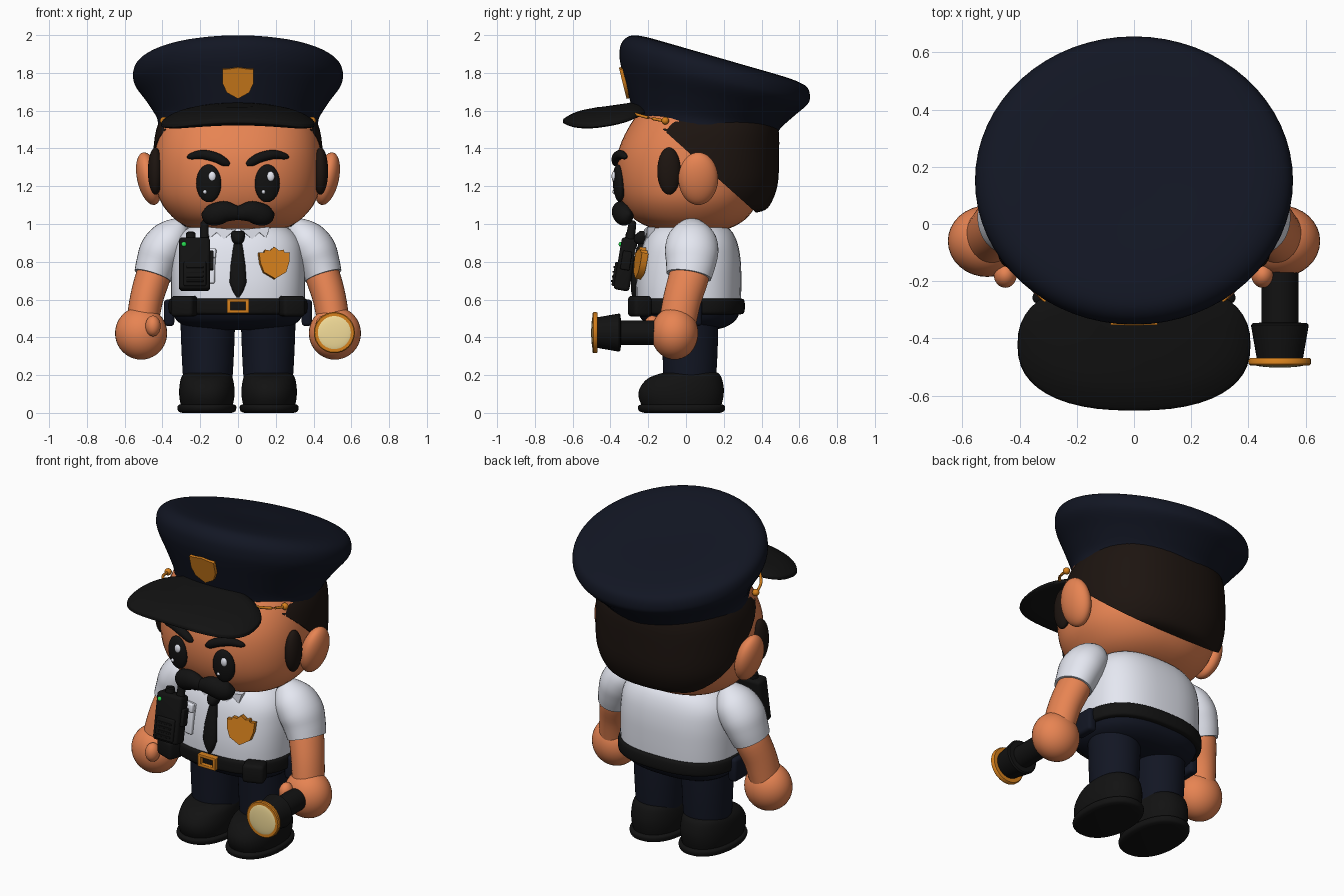
import bpy, bmesh, math
from mathutils import Vector

if "Cube" in bpy.data.objects:
    bpy.data.objects.remove(bpy.data.objects["Cube"])


def material(name, r, g, b):
    m = bpy.data.materials.new(name)
    m.diffuse_color = (r, g, b, 1)
    m.use_nodes = True
    m.node_tree.nodes["Principled BSDF"].inputs["Base Color"].default_value = m.diffuse_color
    return m


SKIN = material("skin", .8, .23, .085)
NAVY = material("navy", .006, .008, .017)
BLACK = material("black", .006, .006, .006)
HAIR = material("hair_brown", .012, .007, .005)
GOLD = material("gold", .68, .22, .012)
WHITE = material("white", .78, .8, .88)
LENS = material("lens_cream", .9, .72, .32)
GREEN = material("green", .02, .7, .08)


def finish(name, bm, mat):
    bmesh.ops.recalc_face_normals(bm, faces=bm.faces)
    me = bpy.data.meshes.new(name)
    bm.to_mesh(me)
    bm.free()
    me.materials.append(mat)
    ob = bpy.data.objects.new(name, me)
    bpy.context.collection.objects.link(ob)
    return ob


def spline(rows, k=4):
    """Catmull-Rom interpolation through tuples."""
    out = []
    for i in range(len(rows) - 1):
        a, b, c, d = rows[max(i - 1, 0)], rows[i], rows[i + 1], rows[min(i + 2, len(rows) - 1)]
        for j in range(k):
            t = j / k
            out.append([q + .5 * t * (r - p + t * (2 * p - 5 * q + 4 * r - s + t * (3 * (q - r) + s - p)))
                        for p, q, r, s in zip(a, b, c, d)])
    return out + [list(rows[-1])]


def skin_rings(rings):
    bm = bmesh.new()
    vs = [[bm.verts.new(p) for p in ring] for ring in rings]
    n = len(vs[0])
    for a, b in zip(vs, vs[1:]):
        for i in range(n):
            bm.faces.new((a[i], a[(i + 1) % n], b[(i + 1) % n], b[i]))
    bm.faces.new(vs[0])
    bm.faces.new(vs[-1])
    return bm


def loft(name, rows, mat, n=2.0, cx=0, droop=0, smooth=True, seg=48, cut=None):
    """Stack of superellipses, row = front y, front z, back y, back z, half width."""
    rings = []
    for yf, zf, yb, zb, hx in (spline(rows) if smooth else rows):
        ring = []
        for i in range(seg):
            a = 2 * math.pi * i / seg
            c, s = math.cos(a), math.sin(a)
            x = hx * math.copysign(abs(c) ** (2 / n), c)
            v = .5 + .5 * math.copysign(abs(s) ** (2 / n), s)
            ring.append((cx + x, yf + (yb - yf) * v, zf + (zb - zf) * v - droop * x * x))
        rings.append(ring)
    bm = skin_rings(rings)
    if cut:
        bmesh.ops.bisect_plane(bm, geom=bm.verts[:] + bm.edges[:] + bm.faces[:],
                               plane_co=cut[0], plane_no=cut[1], clear_inner=True)
        bmesh.ops.holes_fill(bm, edges=[e for e in bm.edges if e.is_boundary], sides=0)
    return finish(name, bm, mat)


def level(rows):
    """Horizontal loft rows from (z, front y, back y, half width)."""
    return [(f, z, b, z, w) for z, f, b, w in rows]


def tube(name, pts, mat, s=1, wide=1, smooth=True, seg=32):
    """Round sweep through (x, y, z, radius)."""
    pts = spline(pts) if smooth else pts
    P = [Vector((p[0] * s, p[1], p[2])) for p in pts]
    rings = []
    for i, p in enumerate(P):
        t = (P[min(i + 1, len(P) - 1)] - P[max(i - 1, 0)]).normalized()
        u = t.cross(Vector((1, 0, 0)) if abs(t.y) > .9 else Vector((0, 1, 0))).normalized()
        v = u.cross(t)
        r = pts[i][3]
        rings.append([p + u * r * math.cos(2 * math.pi * k / seg) + v * r * wide * math.sin(2 * math.pi * k / seg)
                      for k in range(seg)])
    return finish(name, skin_rings(rings), mat)


def ball(name, loc, size, mat, rot=(0, 0, 0)):
    bpy.ops.mesh.primitive_uv_sphere_add(segments=32, ring_count=20, location=loc, rotation=rot)
    ob = bpy.context.object
    ob.name, ob.scale = name, size
    ob.data.materials.append(mat)
    return ob


def box(name, loc, size, mat, rot=(0, 0, 0), bevel=.012):
    bm = bmesh.new()
    bmesh.ops.create_cube(bm, size=1)
    bmesh.ops.scale(bm, vec=size, verts=bm.verts)
    bmesh.ops.bevel(bm, geom=bm.edges[:], offset=bevel, segments=3, profile=.5, affect='EDGES')
    ob = finish(name, bm, mat)
    ob.location, ob.rotation_euler = loc, rot
    return ob


def plate(name, half, loc, mat, rot=(0, 0, 0), thick=.03, mirror=True):
    """Flat outline in x, z given as its right half, thickened towards +y."""
    pts = half + ([(-x, z) for x, z in reversed(half) if x > 0] if mirror else [])
    bm = bmesh.new()
    f = bm.faces.new([bm.verts.new((x, 0, z)) for x, z in pts])
    ext = bmesh.ops.extrude_face_region(bm, geom=[f])["geom"]
    bmesh.ops.translate(bm, vec=(0, thick, 0), verts=[v for v in ext if isinstance(v, bmesh.types.BMVert)])
    ob = finish(name, bm, mat)
    ob.location, ob.rotation_euler = loc, rot
    return ob


# head and hair
loft("head", level([(.953, -.02, .08, .05), (.96, -.1, .16, .17), (.985, -.2, .25, .27), (1.04, -.29, .33, .35),
                    (1.13, -.345, .385, .415), (1.25, -.37, .42, .438), (1.38, -.36, .43, .438),
                    (1.5, -.31, .43, .42), (1.6, -.24, .4, .38), (1.68, -.15, .3, .28)]), SKIN, n=2.3)
loft("hair", level([(1.055, -.2, .34, .33), (1.075, -.27, .42, .38), (1.13, -.33, .46, .42), (1.22, -.355, .487, .446),
                    (1.36, -.35, .493, .45), (1.5, -.3, .49, .433), (1.6, -.22, .46, .39)]), HAIR, n=2.3,
     cut=((0, -.2, 1.57), (0, .5, .56)))

# cap, visor and cap badge
loft("cap", [(-.275, 1.57, .48, 1.45, .425), (-.29, 1.63, .495, 1.5, .43), (-.32, 1.74, .57, 1.57, .485),
             (-.343, 1.83, .64, 1.63, .54), (-.352, 1.89, .656, 1.67, .556), (-.345, 1.95, .645, 1.72, .545),
             (-.31, 1.99, .6, 1.75, .5), (-.25, 1.997, .52, 1.78, .42), (-.12, 1.965, .38, 1.82, .26),
             (.06, 1.905, .2, 1.865, .07)], NAVY, seg=64)
loft("visor", [(-.5, 1.535, -.34, 1.56, .12), (-.6, 1.522, -.25, 1.58, .33), (-.645, 1.532, -.2, 1.6, .4),
               (-.652, 1.545, -.19, 1.612, .405), (-.64, 1.563, -.2, 1.625, .395), (-.57, 1.597, -.23, 1.642, .32),
               (-.46, 1.62, -.3, 1.642, .12)], BLACK, n=2.4, droop=.3)
shield = [(0, .085), (.045, .078), (.082, .075), (.082, 0), (.06, -.05), (0, -.085)]
plate("cap_badge", shield, (0, -.335, 1.745), GOLD, (.24, 0, 0), .05)

for s in (1, -1):
    # cap strap, ears and face
    tube("cap_strap", [(.395, -.11, 1.545, .008), (.365, -.2, 1.563, .008), (.3, -.28, 1.585, .008)], GOLD, s, seg=10)
    ball("strap_button", (s * .393, -.11, 1.547), (.02, .02, .02), GOLD)
    ball("ear", (s * .472, .065, 1.24), (.062, .105, .142), SKIN, (0, s * .22, 0))
    ball("sideburn", (s * .437, -.09, 1.28), (.04, .062, .125), HAIR)
    ball("eye", (s * .155, -.356, 1.215), (.067, .03, .1), BLACK, (.06, 0, s * .16))
    ball("eye_glint", (s * .155 + .018, -.382, 1.252), (.02, .012, .026), WHITE)
    ball("eye_glint_small", (s * .155 - .02, -.378, 1.17), (.01, .012, .011), WHITE)
    tube("eyebrow", [(.045, -.372, 1.315, .008), (.07, -.37, 1.327, .022), (.12, -.366, 1.353, .026),
                     (.19, -.348, 1.368, .024), (.25, -.325, 1.358, .016), (.268, -.315, 1.352, .004)], BLACK, s)
    tube("moustache", [(-.02, -.345, 1.055, .03), (.02, -.35, 1.06, .042), (.07, -.346, 1.065, .056),
                       (.125, -.33, 1.05, .059), (.165, -.312, 1.05, .045), (.19, -.3, 1.055, .008)], BLACK, s, .85)

    # sleeves, arms and hands
    tube("sleeve", [(.27, .03, 1.0, .015), (.295, .03, .985, .06), (.345, .03, .93, .105), (.4, .03, .86, .118),
                    (.43, .025, .79, .11), (.452, .015, .725, .1)], WHITE, s, 1.2)
    tube("forearm", [(.42, .03, .8, .085), (.45, .015, .72, .092), (.485, -.02, .6, .088), (.51, -.05, .45, .085)],
         SKIN, s, 1.15)
    ball("hand", (s * .513, -.06, .422), (.138, .125, .14), SKIN)
    ball("thumb", (s * .45, -.178, .46), (.04, .045, .055), SKIN)
    box("epaulette", (s * .29, .025, 1.0), (.13, .11, .03), NAVY, (0, s * .25, 0))
    plate("collar_flap", [(s * .015, .97), (s * .17, .985), (s * .15, .925), (s * .115, .955), (s * .075, .92)],
          (0, -.225, 0), WHITE, (0, 0, s * .12), .04, mirror=False)

    # legs, shoes and soles
    loft("trouser_leg", level([(.15, -.11, .15, .125), (.2, -.12, .16, .132), (.35, -.125, .168, .14),
                               (.5, -.13, .17, .145)]), NAVY, cx=s * .16)
    loft("shoe", level([(.03, -.23, .185, .135), (.08, -.25, .197, .145), (.13, -.245, .2, .146),
                        (.18, -.205, .19, .138), (.207, -.14, .175, .122), (.218, -.09, .15, .1)]),
         BLACK, n=2.2, cx=s * .165)
    loft("sole", level([(0, -.22, .18, .13), (.008, -.245, .2, .15), (.025, -.255, .207, .156),
                        (.04, -.25, .203, .152), (.048, -.22, .18, .13)]), BLACK, n=2.2, cx=s * .165)

    # belt pouches
    box("front_pouch", (s * .285, -.245, .565), (.125, .1, .11), BLACK, (0, 0, s * .35), .02)
    box("side_pouch", (s * .365, .02, .53), (.055, .13, .14), NAVY, (0, 0, 0), .018)

# torso, hips and belt
loft("shirt", level([(.56, -.265, .29, .352), (.68, -.265, .293, .355), (.8, -.25, .29, .352), (.9, -.225, .272, .335),
                     (.97, -.185, .235, .28), (1.01, -.12, .17, .19)]), WHITE, n=2.6)
loft("hips", level([(.44, -.1, .15, .18), (.455, -.17, .21, .27), (.49, -.23, .262, .325), (.54, -.262, .288, .35)]),
     NAVY, n=2.5)
loft("belt", level([(.522, -.265, .29, .35), (.53, -.28, .307, .366), (.565, -.283, .312, .37), (.598, -.28, .307, .366),
                    (.606, -.265, .29, .35)]), BLACK, n=2.5)
for dx, dz, w, h in ((-.049, 0, .02, .076), (.049, 0, .02, .076), (0, .029, .118, .018), (0, -.029, .118, .018)):
    box("buckle_side", (dx, -.288, .566 + dz), (w, .036, h), GOLD, bevel=.004)

# tie
loft("tie", level([(.61, -.283, -.25, .006), (.64, -.29, -.25, .026), (.69, -.292, -.25, .045), (.78, -.283, -.24, .039),
                   (.86, -.265, -.22, .028), (.91, -.247, -.2, .019)]), BLACK, smooth=False)
loft("tie_knot", level([(.895, -.26, -.2, .02), (.91, -.275, -.19, .03), (.94, -.27, -.18, .038),
                        (.962, -.245, -.17, .032)]), BLACK)

# chest badge and shirt pocket
plate("chest_badge", [(0, .085), (.025, .065), (.05, .07), (.055, .055), (.083, .055), (.078, 0), (.06, -.05), (0, -.085)],
      (.195, -.258, .795), GOLD, (-.14, 0, .22), .035)
box("pocket", (-.195, -.236, .775), (.15, .03, .18), WHITE, (-.12, 0, -.2), .008)
box("pocket_flap", (-.195, -.244, .845), (.16, .03, .05), WHITE, (-.12, 0, -.2), .008)

# shoulder radio, tilted as one group
tilt = -.17
radio = [box("radio", (0, 0, 0), (.165, .085, .28), BLACK, bevel=.018),
         box("radio_panel", (.002, -.045, -.06), (.12, .02, .13), BLACK, bevel=.008),
         box("radio_clip", (0, .055, 0), (.06, .06, .16), BLACK),
         box("radio_button", (.09, 0, .02), (.02, .05, .1), BLACK, bevel=.006),
         tube("radio_knob", [(-.02, 0, .13, .026), (-.02, 0, .165, .026), (-.02, 0, .172, .02)], BLACK, smooth=False),
         tube("radio_antenna", [(.052, 0, .12, .024), (.052, 0, .2, .022), (.052, 0, .225, .019), (.052, 0, .235, .01)],
              BLACK, smooth=False),
         ball("radio_light", (-.056, -.044, .1), (.013, .01, .013), GREEN)]
radio += [box("speaker_bar", (.002, -.055, -.1 + .025 * i), (.09, .012, .01), BLACK, bevel=.003) for i in range(4)]
for ob in radio:
    p = ob.location.copy()
    ob.location = (-.23 + p.x, -.32 + p.y * math.cos(tilt) - p.z * math.sin(tilt),
                   .787 + p.y * math.sin(tilt) + p.z * math.cos(tilt))
    ob.rotation_euler.x = tilt

# torch in the left hand
tube("torch_body", [(.51, -.05, .425, .065), (.51, -.345, .425, .065), (.51, -.346, .425, .094), (.51, -.354, .425, .101),
                    (.51, -.475, .425, .08)], BLACK, smooth=False)
tube("torch_rim", [(.51, -.468, .425, .104), (.51, -.474, .425, .109), (.51, -.489, .425, .109),
                   (.51, -.494, .425, .104)], GOLD, smooth=False)
ball("torch_lens", (.51, -.49, .425), (.093, .012, .093), LENS)

bpy.ops.object.select_all(action='SELECT')
bpy.context.view_layer.objects.active = bpy.data.objects["head"]
bpy.ops.object.shade_smooth_by_angle(angle=math.radians(40))
